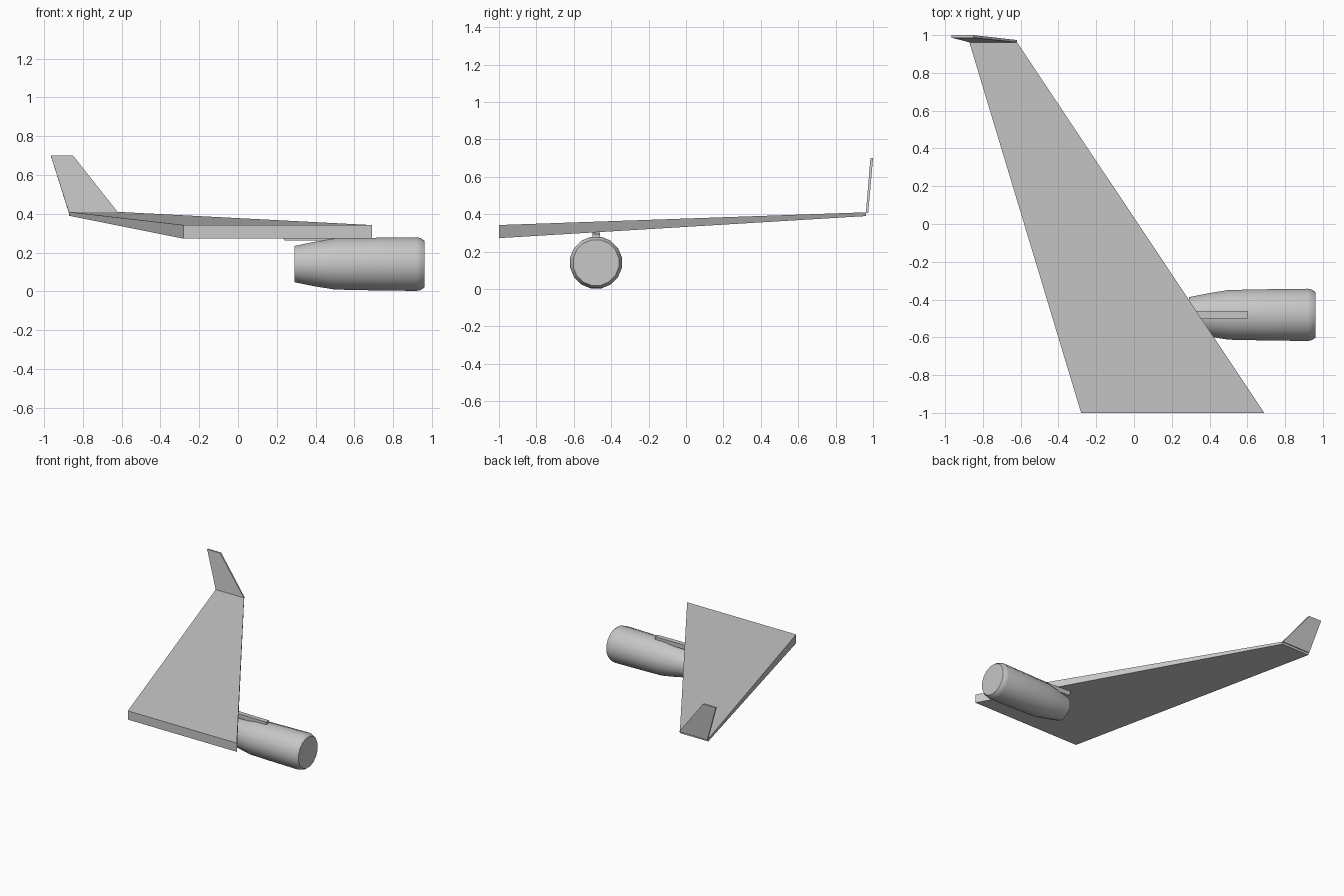
import bpy
import bmesh
from math import cos, sin, pi

cube = bpy.data.objects.get("Cube")
if cube:
    bpy.data.objects.remove(cube)

# One plain grey for every part
grey = bpy.data.materials.new("light grey")
grey.use_nodes = True
GREY = (0.57, 0.57, 0.57, 1)
grey.diffuse_color = GREY
grey.node_tree.nodes["Principled BSDF"].inputs["Base Color"].default_value = GREY


def loft(name, sections):
    """Skin a closed, capped solid through matching rings of points."""
    bm = bmesh.new()
    rings = [[bm.verts.new(p) for p in ring] for ring in sections]
    for a, b in zip(rings, rings[1:]):
        n = len(a)
        for i in range(n):
            j = (i + 1) % n
            bm.faces.new((a[i], a[j], b[j], b[i]))
    bm.faces.new(rings[0])
    bm.faces.new(rings[-1])
    bmesh.ops.recalc_face_normals(bm, faces=bm.faces)
    mesh = bpy.data.meshes.new(name)
    bm.to_mesh(mesh)
    bm.free()
    mesh.materials.append(grey)
    obj = bpy.data.objects.new(name, mesh)
    bpy.context.collection.objects.link(obj)
    return obj


def wing_section(x0, x1, y, z0, z1):
    return [(x0, y, z0), (x1, y, z0), (x1, y, z1), (x0, y, z1)]


def winglet_section(x0, x1, y0, y1, z0, z1):
    return [(x0, y0, z0), (x1, y0, z0), (x1, y1, z1), (x0, y1, z1)]


# Swept, tapering wing
loft("wing", [wing_section(-0.28, 0.69, -1.0, 0.272, 0.342),
              wing_section(-0.872, -0.62, 0.963, 0.39, 0.41)])

# Upturned winglet at the tip
loft("winglet", [winglet_section(-0.872, -0.62, 0.962, 0.974, 0.409, 0.39 + 0.015),
                 winglet_section(-0.965, -0.85, 0.986, 1.0, 0.7, 0.699)])

# Engine nacelle: rings of (x, radius) along the engine axis
SIDES = 16
ENGINE_Y, ENGINE_Z = -0.481, 0.141
profile = [(0.29, 0.095), (0.39, 0.116), (0.5, 0.134), (0.69, 0.138),
           (0.92, 0.141), (0.94, 0.137), (0.96, 0.124)]
angles = [2 * pi * (i + 0.5) / SIDES for i in range(SIDES)]
nacelle = loft("engine_nacelle", [
    [(x, ENGINE_Y + r * cos(a), ENGINE_Z + r * sin(a)) for a in angles]
    for x, r in profile])
bpy.ops.object.select_all(action="DESELECT")
nacelle.select_set(True)
bpy.context.view_layer.objects.active = nacelle
bpy.ops.object.shade_smooth_by_angle(angle=pi / 5)

# Pylon holding the engine under the wing
side = [(0.22, 0.303), (0.24, 0.262), (0.6, 0.262), (0.6, 0.295), (0.34, 0.297)]
loft("engine_pylon", [[(x, y, z) for x, z in side]
                      for y in (ENGINE_Y - 0.018, ENGINE_Y + 0.02)])
